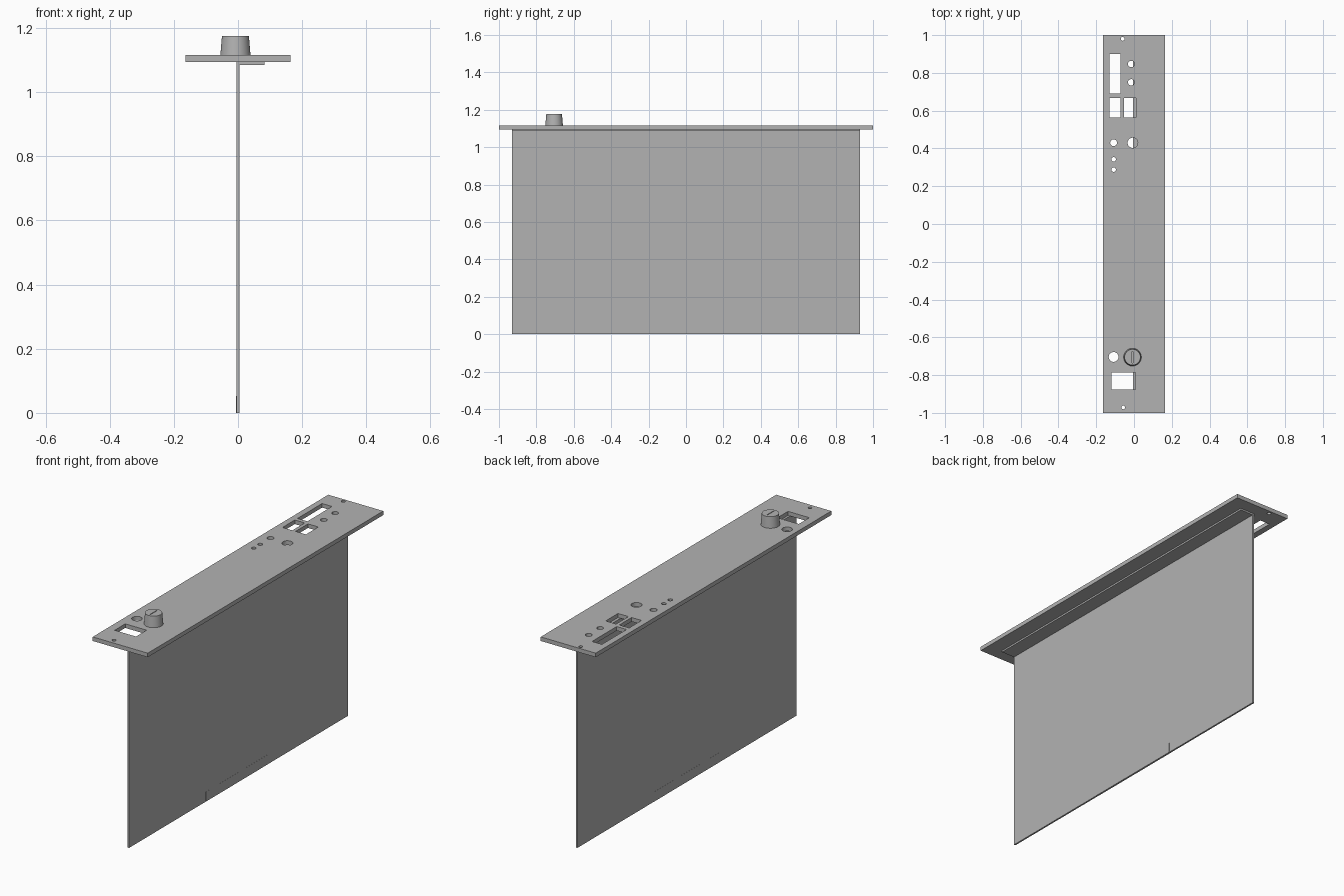
import bpy
import bmesh
from mathutils import Matrix, Vector

if "Cube" in bpy.data.objects:
    bpy.data.objects.remove(bpy.data.objects["Cube"], do_unlink=True)

grey = bpy.data.materials.new("plain grey")
grey.use_nodes = True
grey.diffuse_color = (0.45, 0.45, 0.45, 1)
grey.node_tree.nodes["Principled BSDF"].inputs["Base Color"].default_value = (0.45, 0.45, 0.45, 1)


def add_box(bm, x0, x1, y0, y1, z0, z1):
    lo, hi = Vector((x0, y0, z0)), Vector((x1, y1, z1))
    m = Matrix.Translation((lo + hi) / 2) @ Matrix.Diagonal((hi - lo).to_4d())
    m[3][3] = 1
    bmesh.ops.create_cube(bm, size=1, matrix=m)


def add_cone(bm, x, y, z0, z1, r0, r1, sides=32):
    bmesh.ops.create_cone(bm, cap_ends=True, segments=sides, radius1=r0, radius2=r1,
                          depth=z1 - z0, matrix=Matrix.Translation((x, y, (z0 + z1) / 2)))


def finish(bm, name, helper=False):
    mesh = bpy.data.meshes.new(name)
    bm.to_mesh(mesh)
    bm.free()
    mesh.materials.append(grey)
    obj = bpy.data.objects.new(name, mesh)
    bpy.context.collection.objects.link(obj)
    obj.hide_render = helper
    obj.hide_viewport = helper
    return obj


def box(name, *size):
    bm = bmesh.new()
    add_box(bm, *size)
    return finish(bm, name)


def cut(obj, cutter):
    mod = obj.modifiers.new("cut", 'BOOLEAN')
    mod.operation = 'DIFFERENCE'
    mod.solver = 'EXACT'
    mod.object = cutter


BASE, TOP = 1.094, 1.116

# Panel with connector windows and round holes
panel = box("panel", -0.1635, 0.1635, -1, 1, BASE, TOP)
bm = bmesh.new()
windows = [(-0.13, -0.071, 0.69, 0.90), (-0.13, -0.071, 0.563, 0.668),
           (-0.052, 0.01, 0.563, 0.668), (-0.12, 0.007, -0.876, -0.786)]
for w in windows:
    add_box(bm, *w, BASE - 0.05, TOP + 0.05)
holes = [(-0.015, 0.847, 0.017), (-0.015, 0.75, 0.017), (-0.108, 0.43, 0.018),
         (-0.007, 0.43, 0.027), (-0.108, 0.342, 0.012), (-0.108, 0.288, 0.012),
         (-0.108, -0.704, 0.026), (-0.06, 0.98, 0.01), (-0.057, -0.971, 0.01)]
for x, y, r in holes:
    add_cone(bm, x, y, BASE - 0.05, TOP + 0.05, r, r)
cut(panel, finish(bm, "panel_cutter", True))

# Upright board, its folded flange and the strip on its lower edge
box("board", -0.005, 0.004, -0.93, 0.93, 0, BASE)
box("flange", 0.004, 0.082, -0.93, 0.93, 1.085, BASE)
box("edge_strip", -0.0055, 0.0045, -0.28, 0.28, 0, 0.052)

# Tapered knob with a pointer slot
KX, KY, KTOP = -0.008, -0.705, 1.176
bm = bmesh.new()
add_cone(bm, KX, KY, TOP, KTOP, 0.047, 0.042, 48)
knob = finish(bm, "knob")
bm = bmesh.new()
add_box(bm, KX - 0.002, KX + 0.002, KY - 0.03, KY + 0.03, KTOP - 0.008, KTOP + 0.01)
cut(knob, finish(bm, "slot_cutter", True))
bpy.ops.object.select_all(action='DESELECT')
knob.select_set(True)
bpy.context.view_layer.objects.active = knob
bpy.ops.object.shade_smooth_by_angle()
